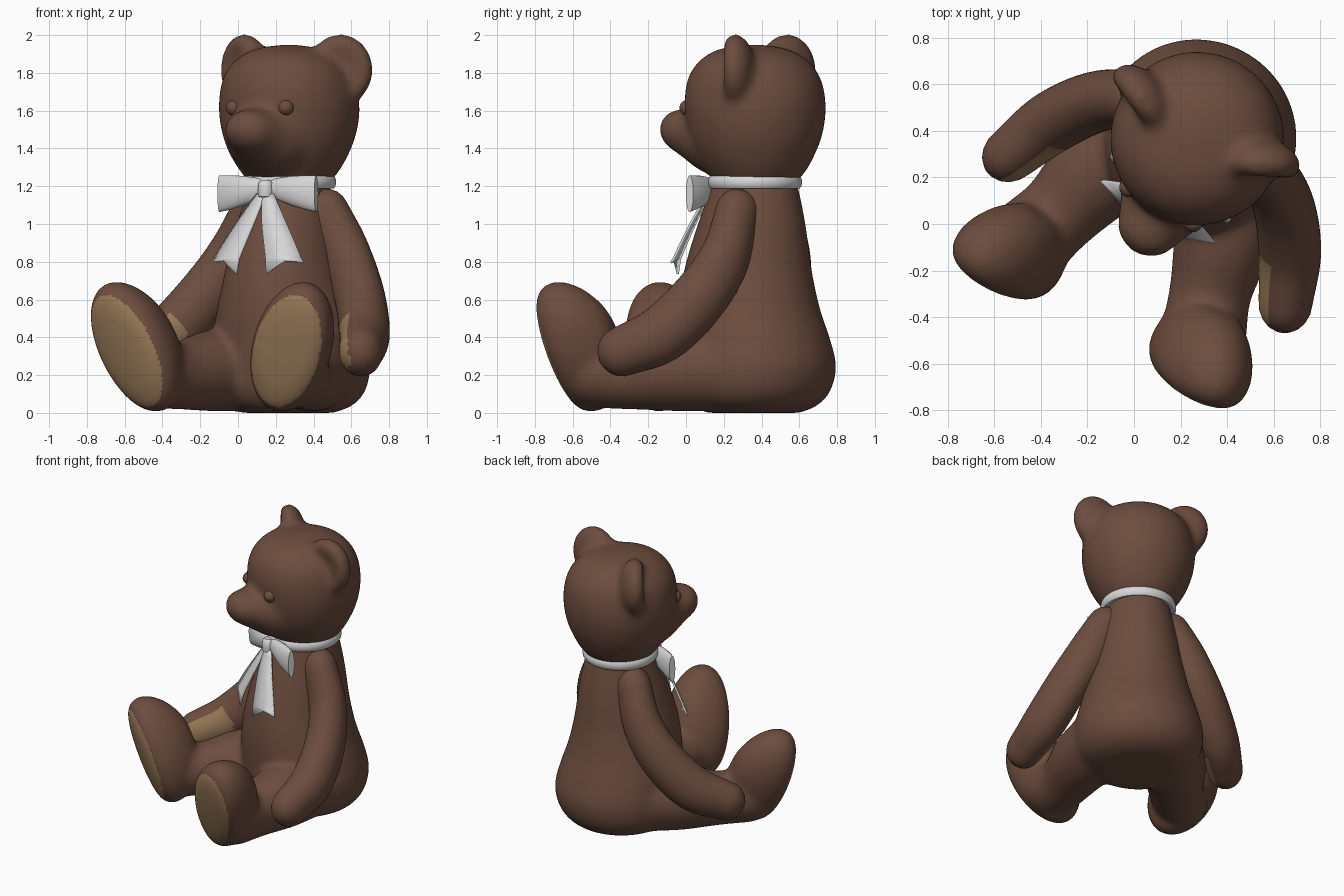
import bpy, bmesh, math
from mathutils import Vector, Matrix

if "Cube" in bpy.data.objects:
    bpy.data.objects.remove(bpy.data.objects["Cube"])

# The toy is built facing -y on its own axis, then turned and moved into place
PLACE = Matrix.Translation((0.27, 0.365, 0)) @ Matrix.Rotation(math.radians(-28.5), 4, 'Z')
SIDES = (("left", 1), ("right", -1))
X, Y, Z = Vector((1, 0, 0)), Vector((0, 1, 0)), Vector((0, 0, 1))


def material(name, rgb):
    m = bpy.data.materials.new(name)
    m.use_nodes = True
    m.diffuse_color = (*rgb, 1)
    m.node_tree.nodes["Principled BSDF"].inputs["Base Color"].default_value = (*rgb, 1)
    return m


FUR = material("brown_fur", (0.15, 0.073, 0.048))
PAD = material("tan_pad", (0.31, 0.19, 0.095))
RIBBON = material("white_ribbon", (0.68, 0.68, 0.68))


def loft(bm, rings, side=1, seg=48):
    """Closed skin through elliptical rings given as (centre, half axis, half axis)."""
    loops = []
    for c, a, b in rings:
        loop = []
        for i in range(seg):
            t = 2 * math.pi * i / seg
            p = c + a * math.cos(t) + b * math.sin(t)
            loop.append(bm.verts.new((p.x * side, p.y, p.z)))
        loops.append(loop)
    for lo, hi in zip(loops, loops[1:]):
        for i in range(seg):
            j = (i + 1) % seg
            bm.faces.new((lo[i], lo[j], hi[j], hi[i]))
    bm.faces.new(loops[0])
    bm.faces.new(loops[-1])


def smooth_path(points, steps=10):
    """Catmull-Rom interpolation of equally long tuples."""
    pts = [Vector(p) for p in points]
    pts = [pts[0] * 2 - pts[1]] + pts + [pts[-1] * 2 - pts[-2]]
    out = []
    for a, b, c, d in zip(pts, pts[1:], pts[2:], pts[3:]):
        for k in range(steps):
            t = k / steps
            out.append(0.5 * (2 * b + (c - a) * t + (2 * a - 5 * b + 4 * c - d) * t * t
                              + (3 * b - a - 3 * c + d) * t ** 3))
    return out + [pts[-2]]


def limb(bm, points, side, flat=1):
    """Limb with domed ends through (x, y, z, radius) points, flattened sideways."""
    path = smooth_path(points)
    cen, rad = [p.to_3d() for p in path], [p[3] for p in path]
    rings = []

    def ring(c, axis, r):
        u = axis.cross(Z).normalized()
        rings.append((c, u * r * flat, axis.cross(u).normalized() * r))

    start, end = (cen[1] - cen[0]).normalized(), (cen[-1] - cen[-2]).normalized()
    angles = [math.radians(a) for a in (86, 68, 50, 34, 17)]
    for a in angles:
        ring(cen[0] - start * rad[0] * math.sin(a), start, rad[0] * math.cos(a))
    for i, c in enumerate(cen):
        axis = cen[min(i + 1, len(cen) - 1)] - cen[max(i - 1, 0)]
        ring(c, axis.normalized(), rad[i])
    for a in reversed(angles):
        ring(cen[-1] + end * rad[-1] * math.sin(a), end, rad[-1] * math.cos(a))
    loft(bm, rings, side)


def pear(bm, profile):
    """Upright solid from (height, half width, back, front) rows."""
    loft(bm, [(Vector((0, (b - f) / 2, z)), X * w, Y * (b + f) / 2)
              for z, w, b, f in smooth_path(profile, 4)])


def finish(name, bm, mats, rule=None, blend=0, sharp=40):
    """Make the object, optionally fuse its solids, colour faces and place it."""
    bmesh.ops.recalc_face_normals(bm, faces=bm.faces)
    me = bpy.data.meshes.new(name)
    bm.to_mesh(me)
    bm.free()
    ob = bpy.data.objects.new(name, me)
    bpy.context.collection.objects.link(ob)
    if blend:
        fuse = ob.modifiers.new("fuse", 'REMESH')
        fuse.mode, fuse.voxel_size = 'VOXEL', 0.015
        soft = ob.modifiers.new("soften", 'SMOOTH')
        soft.factor, soft.iterations = 0.5, blend
        deps = bpy.context.evaluated_depsgraph_get()
        me = bpy.data.meshes.new_from_object(ob.evaluated_get(deps))
        ob.modifiers.clear()
        ob.data = me
        me.name = name
    me.materials.clear()
    for m in mats:
        me.materials.append(m)
    for p in me.polygons:
        p.material_index = 1 if rule and rule(p) else 0
    me.transform(PLACE)
    bpy.ops.object.select_all(action='DESELECT')
    ob.select_set(True)
    bpy.context.view_layer.objects.active = ob
    bpy.ops.object.shade_smooth_by_angle(angle=math.radians(sharp))
    return ob


# Body, legs and feet fused into one soft form
foot_c = Vector((0.472, -0.85, 0.345))
toe = Vector((0.25, -0.125, 0.58)).normalized()
sole = Vector((0.24, -0.97, 0))
sole = (sole - toe * sole.dot(toe)).normalized()
across = sole.cross(toe)
LEN, WID = 0.37, 0.21

bm = bmesh.new()
pear(bm, [(0.0, 0.24, 0.24, 0.26), (0.04, 0.34, 0.33, 0.33), (0.12, 0.405, 0.4, 0.38),
          (0.25, 0.425, 0.43, 0.4), (0.4, 0.4, 0.395, 0.41), (0.55, 0.36, 0.345, 0.415),
          (0.75, 0.31, 0.305, 0.39), (0.95, 0.27, 0.28, 0.33), (1.1, 0.235, 0.255, 0.275),
          (1.25, 0.2, 0.22, 0.22)])
for _, s in SIDES:
    limb(bm, [(0.225, -0.1, 0.235, 0.225), (0.305, -0.33, 0.22, 0.213),
              (0.365, -0.55, 0.195, 0.178), (0.425, -0.72, 0.21, 0.185)], s)
    loft(bm, [(foot_c + sole * d, toe * LEN * k, across * WID * k) for d, k in
              ((-0.26, 0.3), (-0.23, 0.54), (-0.17, 0.78), (-0.1, 0.94), (-0.03, 1.01),
               (0.025, 0.99), (0.06, 0.92), (0.08, 0.83), (0.098, 0.6), (0.106, 0.25))], s)


def on_sole(p):
    q = Vector((abs(p.center.x), p.center.y, p.center.z)) - foot_c
    return (q.dot(sole) > 0.03 and
            (q.dot(toe) / LEN) ** 2 + (q.dot(across) / WID) ** 2 < 0.75)


finish("body_and_legs", bm, (FUR, PAD), on_sole, blend=32, sharp=60)

# Arms with a pad on the inner side of each paw
for label, s in SIDES:
    bm = bmesh.new()
    limb(bm, [(0.215, 0.01, 1.06, 0.128), (0.347, 0.005, 0.82, 0.14),
              (0.47, -0.08, 0.61, 0.15), (0.585, -0.24, 0.42, 0.152),
              (0.67, -0.435, 0.325, 0.132)], s, 0.88)
    pad_c, pad_dir = Vector((0.59 * s, -0.41, 0.365)), Vector((-0.87 * s, -0.477, -0.1))
    finish(label + "_arm", bm, (FUR, PAD),
           lambda p: p.normal.dot(pad_dir) > 0.6 and (p.center - pad_c).length < 0.185, sharp=60)

# Head with muzzle and dished ears
bm = bmesh.new()
pear(bm, [(1.19, 0.19, 0.19, 0.19), (1.27, 0.255, 0.265, 0.25), (1.36, 0.31, 0.315, 0.31),
          (1.46, 0.35, 0.355, 0.35), (1.58, 0.373, 0.375, 0.368), (1.7, 0.365, 0.37, 0.372),
          (1.8, 0.335, 0.335, 0.345), (1.88, 0.265, 0.265, 0.28), (1.93, 0.16, 0.16, 0.18),
          (1.95, 0.03, 0.03, 0.03)])
loft(bm, [(Vector((0, y, z)), X * w, Z * h) for y, z, w, h in
          ((-0.18, 1.45, 0.26, 0.22), (-0.31, 1.46, 0.21, 0.18), (-0.37, 1.47, 0.172, 0.15),
           (-0.43, 1.485, 0.148, 0.125), (-0.49, 1.498, 0.125, 0.105),
           (-0.53, 1.5, 0.09, 0.075), (-0.555, 1.5, 0.035, 0.03))])
ear_c = Vector((0.285, 0.045, 1.815))
ear_n = Vector((0.42, -0.907, 0))
ear_u = Vector((0.907, 0.42, 0))
for _, s in SIDES:
    loft(bm, [(ear_c + ear_n * d, ear_u * r, Z * r * 1.1) for d, r in
              ((-0.095, 0.03), (-0.085, 0.09), (-0.055, 0.145), (0, 0.18), (0.045, 0.168),
               (0.07, 0.135), (0.06, 0.1), (0.045, 0.03))], s)
finish("head", bm, (FUR,), blend=40, sharp=60)

# Eyes
for label, s in SIDES:
    bm = bmesh.new()
    bmesh.ops.create_uvsphere(bm, u_segments=20, v_segments=12, radius=0.042,
                              matrix=Matrix.Translation((0.157 * s, -0.322, 1.615)))
    finish(label + "_eye", bm, (FUR,))

# Collar band
bm = bmesh.new()
loft(bm, [(Vector((0, 0, z)), X * r, Y * r) for z, r in
          ((1.187, 0.2), (1.187, 0.236), (1.2, 0.246), (1.222, 0.25),
           (1.243, 0.246), (1.256, 0.236), (1.256, 0.2))])
finish("collar", bm, (RIBBON,))

# Bow loops, flaring outward from the knot
for label, s in SIDES:
    bm = bmesh.new()
    loft(bm, [(Vector((x, -0.235, z)), Y * d, Z * h) for x, z, d, h in
              ((0.0, 1.185, 0.025, 0.045), (0.06, 1.185, 0.035, 0.058),
               (0.15, 1.175, 0.045, 0.08), (0.24, 1.165, 0.036, 0.092),
               (0.292, 1.16, 0.022, 0.097))], s, 24)
    finish(label + "_bow_loop", bm, (RIBBON,))

# Knot
bm = bmesh.new()
loft(bm, [(Vector((0, -0.258, z)), X * w, Y * w) for z, w in
          ((1.135, 0.025), (1.145, 0.038), (1.18, 0.043), (1.22, 0.038), (1.232, 0.025))], 1, 20)
finish("bow_knot", bm, (RIBBON,))

# Ribbon tails with notched ends, wrapping slightly around the belly
for label, s in SIDES:
    bm = bmesh.new()
    rows = []
    path = smooth_path([(0.02, -0.27, 1.16, 0.03), (0.08, -0.32, 1.02, 0.06),
                        (0.135, -0.355, 0.9, 0.08), (0.185, -0.385, 0.785, 0.096)], 4)
    for i, (x, y, z, w) in enumerate(path):
        last = i == len(path) - 1
        rows.append([bm.verts.new(((x + k * w) * s, y + k * w * 0.33,
                                   z + (k * 0.03 + (0.02 if k == 0 else -0.02) if last else 0)))
                     for k in (-1, 0, 1)])
    for a, b in zip(rows, rows[1:]):
        for k in (0, 1):
            bm.faces.new((a[k], a[k + 1], b[k + 1], b[k]))
    tail = finish(label + "_bow_tail", bm, (RIBBON,))
    thick = tail.modifiers.new("thickness", 'SOLIDIFY')
    thick.thickness, thick.offset = 0.012, 0
